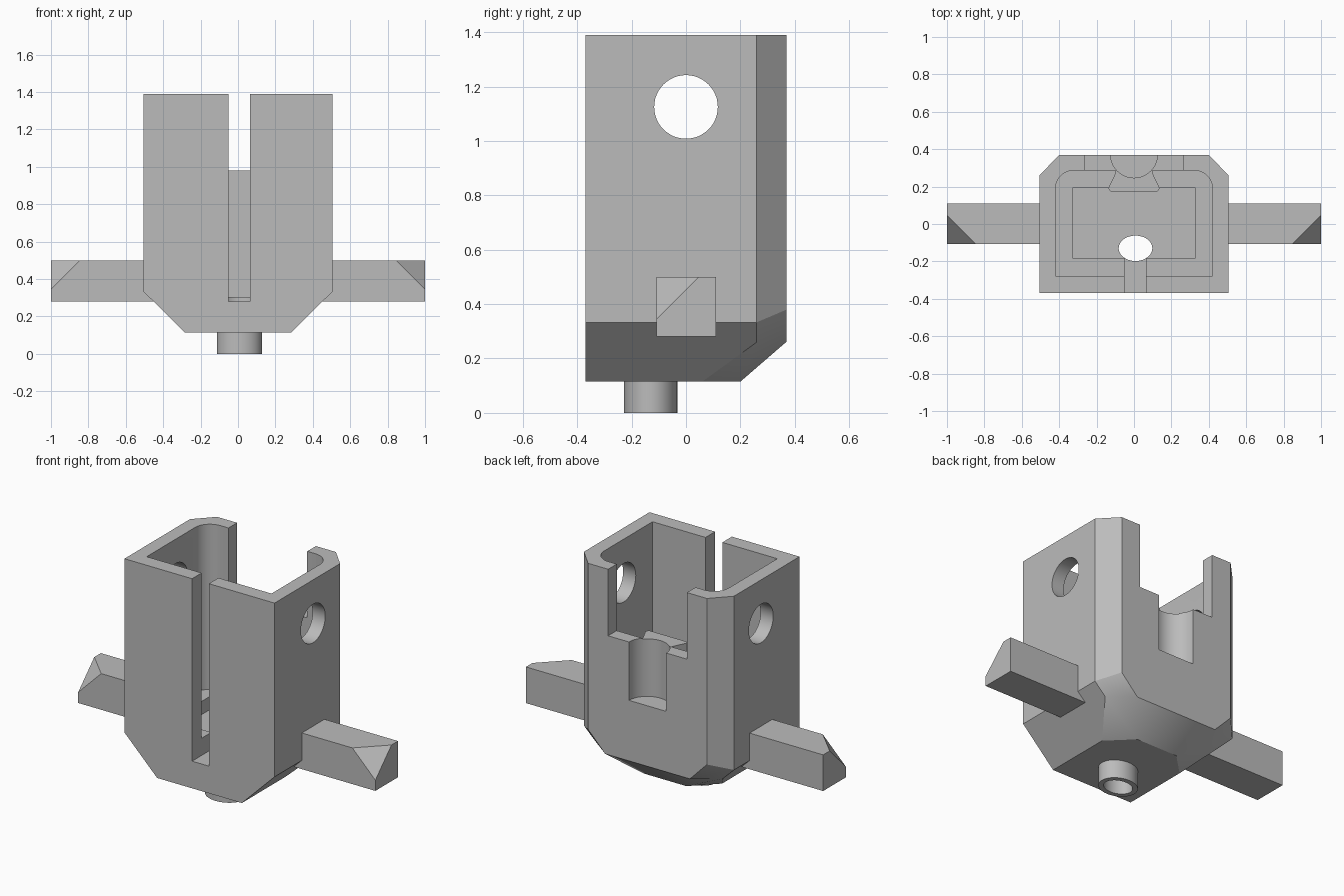
import bpy, bmesh
from math import sin, cos, pi, radians
from mathutils import Matrix

cube = bpy.data.objects.get("Cube")
if cube:
    bpy.data.objects.remove(cube, do_unlink=True)

grey = bpy.data.materials.new("plain grey")
grey.use_nodes = True
grey.diffuse_color = (0.5, 0.5, 0.5, 1)
grey.node_tree.nodes["Principled BSDF"].inputs["Base Color"].default_value = grey.diffuse_color


def add(name, bm):
    bmesh.ops.recalc_face_normals(bm, faces=bm.faces)
    mesh = bpy.data.meshes.new(name)
    bm.to_mesh(mesh)
    bm.free()
    mesh.materials.append(grey)
    ob = bpy.data.objects.new(name, mesh)
    bpy.context.collection.objects.link(ob)
    return ob


def hull(name, points):
    bm = bmesh.new()
    for p in points:
        bm.verts.new(p)
    bmesh.ops.convex_hull(bm, input=bm.verts[:])
    bmesh.ops.dissolve_limit(bm, angle_limit=radians(1), verts=bm.verts[:], edges=bm.edges[:])
    return add(name, bm)


def prism(name, outline, z0, z1):
    bm = bmesh.new()
    base = bm.faces.new([bm.verts.new((x, y, z0)) for x, y in outline])
    top = bmesh.ops.extrude_face_region(bm, geom=[base])["geom"]
    bmesh.ops.translate(bm, vec=(0, 0, z1 - z0),
                        verts=[v for v in top if isinstance(v, bmesh.types.BMVert)])
    return add(name, bm)


def box(name, x0, x1, y0, y1, z0, z1):
    return prism(name, [(x0, y0), (x1, y0), (x1, y1), (x0, y1)], z0, z1)


def ring(x, y, rx, ry, start=0, end=2 * pi, n=48):
    return [(x + rx * cos(start + (end - start) * i / n),
             y + ry * sin(start + (end - start) * i / n)) for i in range(n)]


def boolean(target, tool, operation="DIFFERENCE"):
    mod = target.modifiers.new("boolean", "BOOLEAN")
    mod.object, mod.operation, mod.solver = tool, operation, "EXACT"
    bpy.ops.object.select_all(action="DESELECT")
    bpy.context.view_layer.objects.active = target
    target.select_set(True)
    bpy.ops.object.modifier_apply(modifier=mod.name)
    bpy.data.objects.remove(tool, do_unlink=True)


# Housing block with chamfered back corners and underside
W, D, H, B = 0.505, 0.37, 1.39, 0.115
half = [(W, -D, H), (W, 0.26, H), (0.4, D, H),
        (W, -D, 0.333), (W, 0.26, 0.333), (0.43, 0.26, 0.26), (0.4, D, 0.38),
        (0.285, D, 0.262), (0.285, -D, B), (0.285, 0.06, B), (0.143, 0.2, B)]
housing = hull("housing", [(s * x, y, z) for s in (1, -1) for x, y, z in half])

# Main cavity with rounded back corners, then the smaller pocket
R = 0.1
cavity = [(-0.42, -0.278), (0.42, -0.278)]
cavity += ring(0.42 - R, 0.287 - R, R, R, 0, pi / 2, 12) + [(0.42 - R, 0.287)]
cavity += ring(R - 0.42, 0.287 - R, R, R, pi / 2, pi, 12) + [(-0.42, 0.287 - R)]
boolean(housing, prism("cavity", cavity, 0.385, 1.6))
boolean(housing, box("pocket", -0.325, 0.325, -0.185, 0.195, 0.305, 0.5))

# Inner rib behind the groove
rib = [(0.1, 0.33), (0.1, 0.27), (0.138, 0.19), (0.125, 0.175)]
outline = rib + [(-x, y) for x, y in reversed(rib)]
boolean(housing, prism("rib", outline, 0.29, 0.98), "UNION")

# Front slot, back opening and round back groove
boolean(housing, box("slot", -0.05, 0.063, -0.5, -0.18, 0.28, 1.6))
boolean(housing, box("back_opening", -0.265, 0.265, 0.25, 0.5, 0.985, 1.6))
boolean(housing, prism("groove", ring(0, D, 0.125, 0.123), 0.63, 1.2))

# Cross hole through both side walls
cross = prism("cross_hole", ring(0, 0, 0.117, 0.117), -1, 1)
cross.data.transform(Matrix.Translation((0, 0, 1.125)) @ Matrix.Rotation(pi / 2, 4, "Y"))
boolean(housing, cross)

# Hollow bottom peg
PX, PY = 0.008, -0.13
boolean(housing, prism("peg", ring(PX, PY, 0.12, 0.098), 0, 0.15), "UNION")
boolean(housing, prism("peg_hole", ring(PX, PY, 0.09, 0.068), -0.1, 0.35))

# Side arms with a clipped front upper corner
for side, s in (("left", 1), ("right", -1)):
    points = [(0.44, y, z) for y in (-0.108, 0.11) for z in (0.28, 0.5)]
    points += [(1, -0.108, 0.28), (1, 0.11, 0.28), (1, 0.11, 0.5),
               (0.845, -0.108, 0.5), (1, 0.047, 0.5), (1, -0.108, 0.345)]
    hull(side + "_arm", [(s * x, y, z) for x, y, z in points])

# Smooth the round walls, keep the edges sharp
bpy.ops.object.select_all(action="DESELECT")
bpy.context.view_layer.objects.active = housing
housing.select_set(True)
bpy.ops.object.shade_smooth_by_angle(angle=radians(25))
